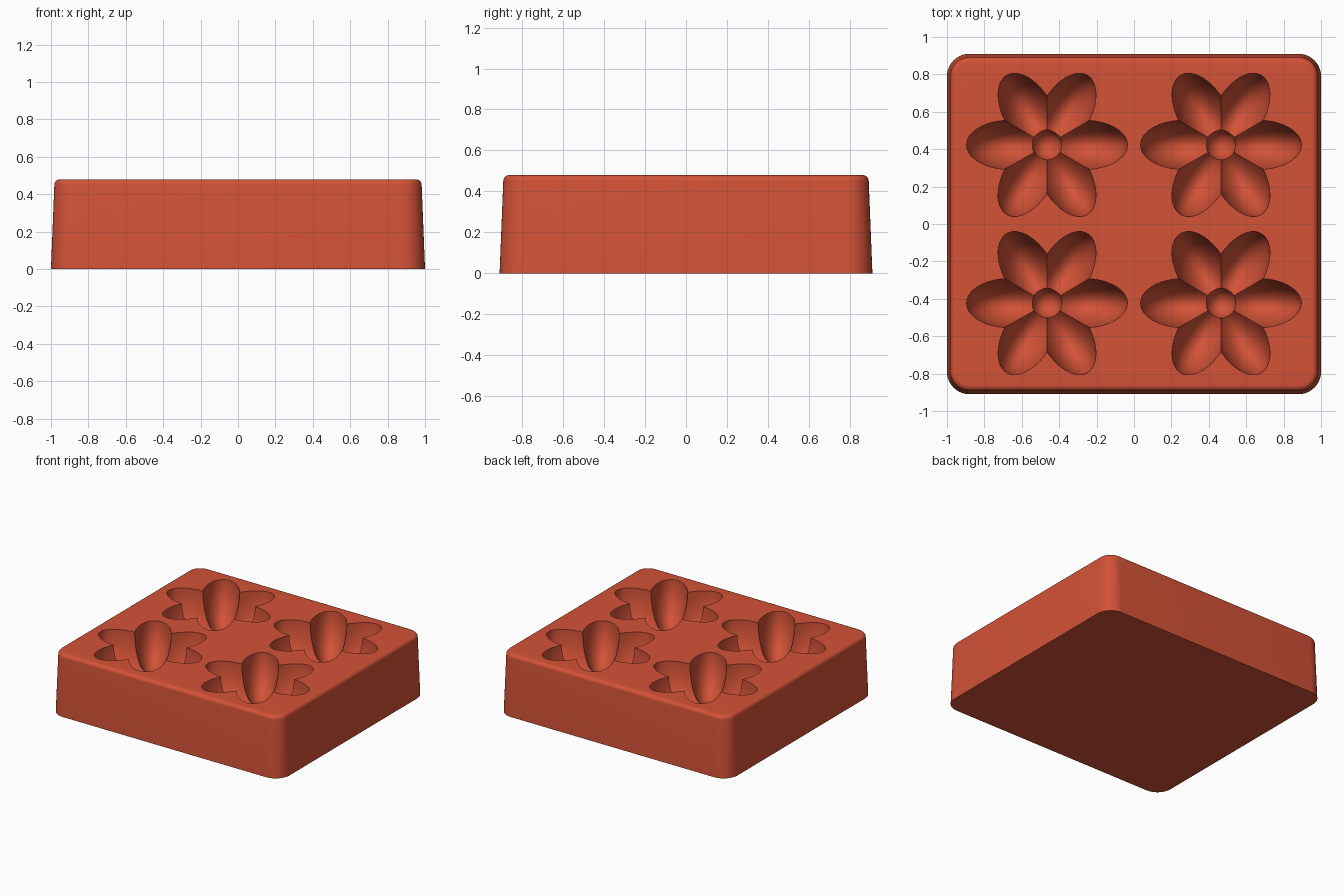
import bpy, bmesh
from math import sin, cos, pi, radians, sqrt

cube = bpy.data.objects.get("Cube")
if cube:
    bpy.data.objects.remove(cube, do_unlink=True)

HEIGHT = 0.48
FILLET = 0.03
# Petal hollows: distance from the flower's middle, half length, half width, depth
REACH, LENGTH, WIDTH, DEPTH = 0.2, 0.23, 0.131, 0.3
# Round hollow in the flower's middle
HEART, HEART_LEVEL, HEART_DEPTH = 0.08, 0.23, 0.1
STEPS = 144

# Terracotta silicone
mat = bpy.data.materials.new("terracotta_red")
mat.use_nodes = True
colour = (0.65, 0.085, 0.038, 1)
mat.diffuse_color = colour
mat.node_tree.nodes["Principled BSDF"].inputs["Base Color"].default_value = colour


def rounded_rect(hx, hy, r, z, steps=10):
    """Points of a rounded rectangle, anticlockwise."""
    pts = []
    for k, (sx, sy) in enumerate([(1, 1), (-1, 1), (-1, -1), (1, -1)]):
        for i in range(steps + 1):
            a = (k + i / steps) * pi / 2
            pts.append((sx * (hx - r) + r * cos(a), sy * (hy - r) + r * sin(a), z))
    return pts


def join_rings(bm, first, second):
    for i in range(len(first)):
        j = (i + 1) % len(first)
        bm.faces.new((first[i], first[j], second[j], second[i]))


def loop_edges(bm, ring):
    return [bm.edges.get((v, ring[i - 1])) for i, v in enumerate(ring)]


def petal_angle(angle):
    """Angle measured from the axis of the nearest of six petals."""
    return (angle + pi / 6) % (pi / 3) - pi / 6


def outline_radius(angle):
    """Distance from the flower's middle to its rim."""
    a = petal_angle(angle)
    p = (cos(a) / LENGTH) ** 2 + (sin(a) / WIDTH) ** 2
    q = REACH * cos(a) / LENGTH ** 2
    return (q + sqrt(q * q - p * ((REACH / LENGTH) ** 2 - 1))) / p


def hollow_depth(r, angle):
    """Depth of the petal hollow, or of the heart where that is deeper."""
    a = petal_angle(angle)
    along, across = (r * cos(a) - REACH) / LENGTH, r * sin(a) / WIDTH
    depth = DEPTH * sqrt(max(0, 1 - along ** 2 - across ** 2))
    if r <= HEART:
        depth = max(depth, HEART_LEVEL + HEART_DEPTH * sqrt(max(0, 1 - (r / HEART) ** 2)))
    return depth


def add_flower(bm, x, y, heart_rings=8, petal_rings=24):
    """Hollow flower surface; returns its rim vertices."""
    angles = [2 * pi * i / STEPS for i in range(STEPS)]
    middle = bm.verts.new((x, y, HEIGHT - hollow_depth(0, 0)))
    previous = None
    for k in range(1, heart_rings + petal_rings + 1):
        ring = []
        for a in angles:
            if k <= heart_rings:
                r = HEART * sin(k / heart_rings * pi / 2)
            else:
                t = sin((k - heart_rings) / petal_rings * pi / 2)
                r = HEART + (outline_radius(a) - HEART) * t
            depth = 0 if k == heart_rings + petal_rings else hollow_depth(r, a)
            ring.append(bm.verts.new((x + r * cos(a), y + r * sin(a), HEIGHT - depth)))
        if previous:
            join_rings(bm, previous, ring)
        else:
            for i in range(STEPS):
                bm.faces.new((middle, ring[i], ring[(i + 1) % STEPS]))
        previous = ring
    return previous


# Tapered block with a filleted top edge
profile = [(0, 0)]
for i in range(7):
    a = i / 6 * pi / 2
    profile.append((0.018 + FILLET * (1 - cos(a)), HEIGHT - FILLET + FILLET * sin(a)))

bm = bmesh.new()
rings = [[bm.verts.new(p) for p in rounded_rect(1 - d, 0.91 - d, 0.12 - d, z)]
         for d, z in profile]
for low, high in zip(rings, rings[1:]):
    join_rings(bm, low, high)
bm.faces.new(rings[0][::-1])

# Four flower hollows, then the flat top around them
top_edges = loop_edges(bm, rings[-1])
for x in (-0.465, 0.465):
    for y in (-0.423, 0.423):
        top_edges += loop_edges(bm, add_flower(bm, x, y))
bmesh.ops.triangle_fill(bm, use_beauty=True, edges=top_edges, normal=(0, 0, 1))
bmesh.ops.recalc_face_normals(bm, faces=bm.faces)

mesh = bpy.data.meshes.new("flower_mould_tray")
bm.to_mesh(mesh)
bm.free()
mesh.materials.append(mat)
tray = bpy.data.objects.new("flower_mould_tray", mesh)
bpy.context.collection.objects.link(tray)

# Smooth walls, crisp petal rims
for obj in bpy.context.selected_objects:
    obj.select_set(False)
tray.select_set(True)
bpy.context.view_layer.objects.active = tray
bpy.ops.object.shade_smooth_by_angle(angle=radians(30))
